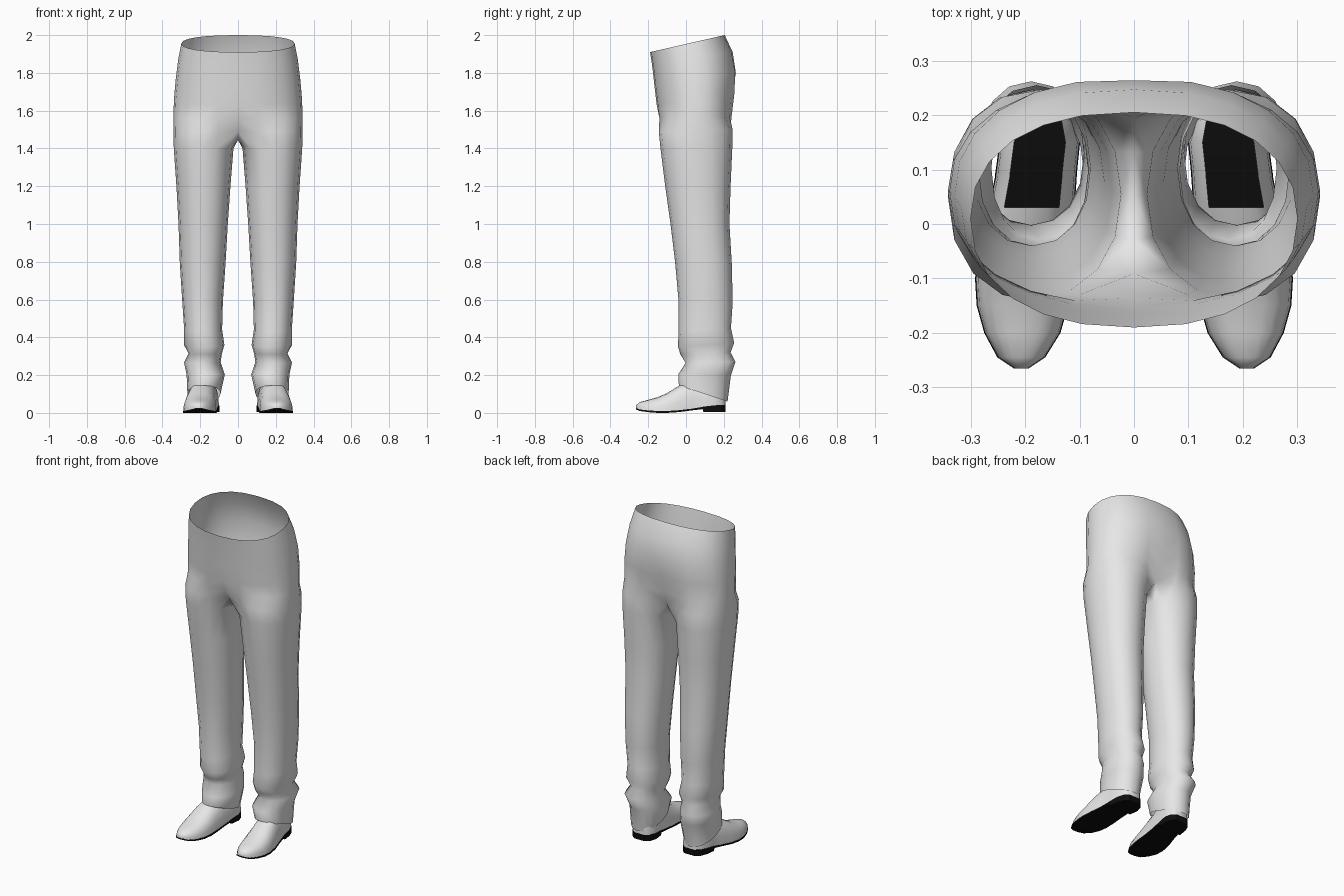
import bpy, bmesh
from math import sin, cos, pi, radians, exp

if "Cube" in bpy.data.objects:
    bpy.data.objects.remove(bpy.data.objects["Cube"], do_unlink=True)


def material(name, value):
    m = bpy.data.materials.new(name)
    m.use_nodes = True
    colour = (value, value, value, 1)
    m.diffuse_color = colour
    bsdf = m.node_tree.nodes["Principled BSDF"]
    bsdf.inputs["Base Color"].default_value = colour
    bsdf.inputs["Roughness"].default_value = 0.8
    return m


pale = material("pale grey", 0.8)
black = material("black", 0.004)


def power(v, e):
    return abs(v) ** e * (1 if v >= 0 else -1)


def finish(bm, name, mat, angle):
    """Turn the left half into a mirrored, smoothed object."""
    bmesh.ops.recalc_face_normals(bm, faces=bm.faces[:])
    mesh = bpy.data.meshes.new(name)
    bm.to_mesh(mesh)
    bm.free()
    mesh.materials.append(mat)
    ob = bpy.data.objects.new(name, mesh)
    bpy.context.collection.objects.link(ob)
    bpy.ops.object.select_all(action='DESELECT')
    ob.select_set(True)
    bpy.context.view_layer.objects.active = ob
    bpy.ops.object.shade_smooth_by_angle(angle=radians(angle))
    mirror = ob.modifiers.new("mirror", 'MIRROR')
    mirror.use_mirror_merge = True
    mirror.merge_threshold = 0.0005
    return ob


def bridge(bm, a, b, closed):
    n = len(a)
    for i in range(n if closed else n - 1):
        j = (i + 1) % n
        bm.faces.new((a[i], a[j], b[j], b[i]))


# Trousers: half rings over the hips, then full rings down one leg
SIDES, HALF = 16, 6
# front z, back z, outer x, front y, back y, widest y, seam dent at front and back
hips = [
    (1.91, 2.00, 0.300, -0.19, 0.205, 0.01, 0, 0),
    (1.83, 1.91, 0.317, -0.178, 0.247, 0.03, 0, 0),
    (1.73, 1.80, 0.330, -0.167, 0.268, 0.05, 0, 0.004),
    (1.63, 1.69, 0.339, -0.155, 0.264, 0.06, 0, 0.02),
    (1.56, 1.58, 0.342, -0.148, 0.252, 0.06, 0.012, 0.035),
]
# front z, back z, inner x, outer x, front y, back y
leg = [
    (1.40, 1.40, 0.024, 0.340, -0.135, 0.245),
    (1.20, 1.20, 0.040, 0.326, -0.11, 0.236),
    (1.00, 1.00, 0.054, 0.315, -0.082, 0.230),
    (0.80, 0.78, 0.066, 0.308, -0.058, 0.243),
    (0.60, 0.58, 0.080, 0.295, -0.04, 0.247),
    (0.43, 0.45, 0.084, 0.285, -0.04, 0.238),
    (0.35, 0.37, 0.072, 0.286, -0.042, 0.255),
    (0.31, 0.32, 0.085, 0.262, -0.03, 0.236),
    (0.265, 0.27, 0.092, 0.286, -0.002, 0.262),
    (0.205, 0.20, 0.070, 0.272, -0.04, 0.238),
    (0.145, 0.06, 0.092, 0.268, -0.038, 0.220),
]

bm = bmesh.new()
rows = []
for zf, zb, xo, yf, yb, yc, dent_f, dent_b in hips:
    row = []
    for i in range(-HALF, HALF + 1):
        a = pi / 2 * i / HALF
        s, c = power(sin(a), 0.9), max(cos(a), 0) ** 0.85
        x = xo * c if abs(i) < HALF else 0
        y = yc + s * (yb - yc if s > 0 else yc - yf)
        near = exp(-(x / 0.07) ** 2)
        y += near * (dent_f if s < 0 else -dent_b)
        row.append(bm.verts.new((x, y, zf + (zb - zf) * (y - yf) / (yb - yf))))
    rows.append(row)
for a, b in zip(rows, rows[1:]):
    bridge(bm, a, b, False)


def leg_ring(zf, zb, xi, xo, yf, yb, crotch=False):
    ring = []
    for k in range(SIDES):
        i = k - HALF
        a = 2 * pi * i / SIDES
        x = (xi + xo) / 2 + (xo - xi) / 2 * power(cos(a), 0.92)
        s = power(sin(a), 0.92)
        y = (yf + yb) / 2 + (yb - yf) / 2 * s
        z = zf + (zb - zf) * (s + 1) / 2
        if crotch and abs(i) >= HALF:
            x = 0
            z -= 0.0 if abs(i) == HALF else 0.05
        ring.append(bm.verts.new((x, y, z)))
    return ring


previous = leg_ring(1.49, 1.50, 0, 0.342, -0.144, 0.247, crotch=True)
bridge(bm, rows[-1], previous[:2 * HALF + 1], False)
for spec in leg:
    ring = leg_ring(*spec)
    bridge(bm, previous, ring, True)
    previous = ring
finish(bm, "trousers", pale, 80)

# Shoe stations: y, centre x, half width, sole bottom, sole top, upper top
stations = [
    (-0.265, 0.207, 0.012, 0.018, 0.026, 0.040),
    (-0.245, 0.207, 0.042, 0.010, 0.018, 0.057),
    (-0.20, 0.205, 0.068, 0.004, 0.013, 0.069),
    (-0.15, 0.205, 0.082, 0.000, 0.010, 0.083),
    (-0.10, 0.203, 0.087, 0.000, 0.010, 0.105),
    (-0.04, 0.198, 0.084, 0.004, 0.014, 0.142),
    (0.03, 0.188, 0.077, 0.013, 0.022, 0.175),
    (0.088, 0.180, 0.073, 0.020, 0.032, 0.175),
    (0.092, 0.180, 0.073, 0.004, 0.033, 0.175),
    (0.15, 0.173, 0.072, 0.004, 0.040, 0.175),
    (0.19, 0.171, 0.058, 0.004, 0.042, 0.17),
    (0.210, 0.170, 0.033, 0.004, 0.042, 0.16),
]

# Shoe uppers: arched sections, left open around the ankle
bm = bmesh.new()
ARCH = 10
rows = []
for y, cx, hw, _, z0, z1 in stations:
    row = []
    for i in range(ARCH + 1):
        a = pi * i / ARCH
        row.append(bm.verts.new((cx + hw * power(cos(a), 0.8), y,
                                 z0 + (z1 - z0) * max(sin(a), 0) ** 0.9)))
    rows.append(row)
for k, (a, b) in enumerate(zip(rows, rows[1:])):
    for i in range(ARCH):
        if stations[k][0] > -0.03 and 3 <= i < ARCH - 3:
            continue
        bm.faces.new((a[i], a[i + 1], b[i + 1], b[i]))
bm.faces.new(rows[0])
bm.faces.new(rows[-1])
finish(bm, "shoe_uppers", pale, 60)

# Shoe soles: thin slab stepping down to a heel block
bm = bmesh.new()
rows = []
for y, cx, hw, z0, z1, _ in stations:
    w = hw + 0.002
    rows.append([bm.verts.new(p) for p in (
        (cx - w, y, z0), (cx + w, y, z0), (cx + w, y, z1), (cx - w, y, z1))])
for a, b in zip(rows, rows[1:]):
    bridge(bm, a, b, True)
bm.faces.new(rows[0])
bm.faces.new(rows[-1])
finish(bm, "shoe_soles", black, 30)
